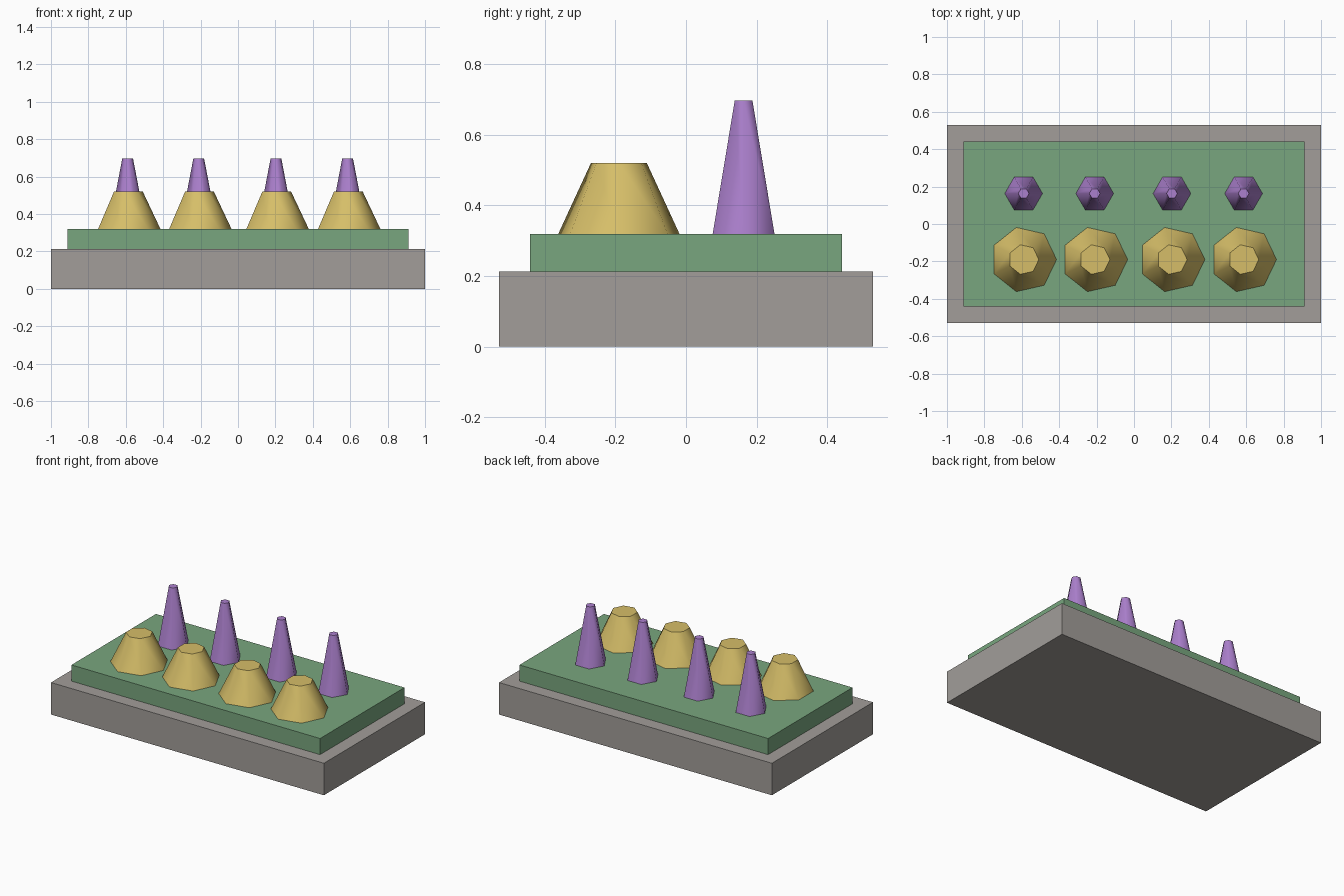
import bpy
import math

cube = bpy.data.objects.get("Cube")
if cube:
    bpy.data.objects.remove(cube, do_unlink=True)


def material(name, rgb):
    mat = bpy.data.materials.new(name)
    mat.use_nodes = True
    color = (*rgb, 1.0)
    mat.diffuse_color = color
    mat.node_tree.nodes["Principled BSDF"].inputs["Base Color"].default_value = color
    return mat


STONE = material("warm grey", (0.36, 0.34, 0.32))
GREEN = material("leaf green", (0.19, 0.38, 0.21))
YELLOW = material("mustard yellow", (0.67, 0.515, 0.14))
PURPLE = material("violet", (0.41, 0.215, 0.61))


def slab(name, width, depth, bottom, top, mat):
    bpy.ops.mesh.primitive_cube_add(size=1, location=(0, 0, (bottom + top) / 2))
    obj = bpy.context.object
    obj.name = name
    obj.scale = (width, depth, top - bottom)
    bpy.ops.object.transform_apply(location=False, rotation=False, scale=True)
    obj.data.materials.append(mat)


def tapered_plant(name, sides, x, y, r_base, r_top, bottom, top, mat):
    bpy.ops.mesh.primitive_cone_add(
        vertices=sides, radius1=r_base, radius2=r_top, depth=top - bottom,
        location=(x, y, (bottom + top) / 2))
    obj = bpy.context.object
    obj.name = name
    # Turn the first corner towards +x
    obj.rotation_euler.z = -math.pi / 2
    bpy.ops.object.transform_apply(location=False, rotation=True, scale=False)
    obj.data.materials.append(mat)
    bpy.ops.object.shade_smooth_by_angle(angle=math.radians(62))


BASE_TOP, BED_TOP = 0.212, 0.319

# Planter box and planted bed
slab("planter_base", 2.0, 1.058, 0, BASE_TOP, STONE)
slab("green_bed", 1.822, 0.884, BASE_TOP, BED_TOP, GREEN)

# Low front mounds and tall back spikes, in four columns
for i, x in enumerate((-0.59, -0.21, 0.203, 0.586), 1):
    tapered_plant(f"front_mound_{i}", 7, x, -0.19, 0.176, 0.081, BED_TOP, 0.52, YELLOW)
    tapered_plant(f"back_spike_{i}", 6, x, 0.163, 0.101, 0.029, BED_TOP, 0.696, PURPLE)
